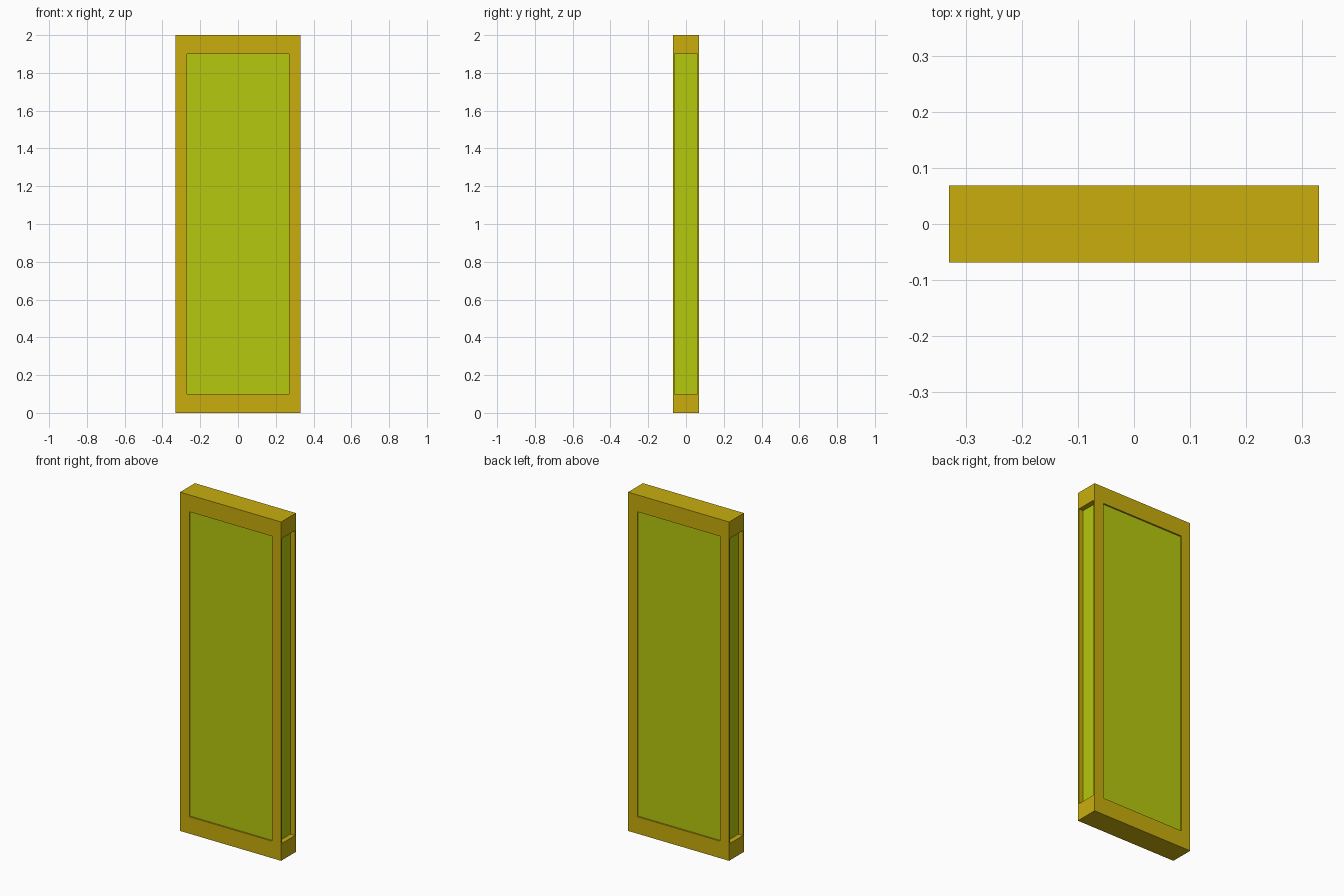
import bpy

if "Cube" in bpy.data.objects:
    bpy.data.objects.remove(bpy.data.objects["Cube"])

W, D, H = 0.66, 0.138, 2.0     # outer size
RAIL, LIP, END = 0.06, 0.009, 0.10   # front rail width, lip thickness, end block height


def material(name, rgb):
    m = bpy.data.materials.new(name)
    m.diffuse_color = (*rgb, 1)
    m.use_nodes = True
    m.node_tree.nodes["Principled BSDF"].inputs["Base Color"].default_value = m.diffuse_color
    return m


def box(name, size, mat=None):
    bpy.ops.mesh.primitive_cube_add(size=1, location=(0, 0, H / 2))
    o = bpy.context.object
    o.name = name
    o.scale = size
    bpy.ops.object.transform_apply(location=False, rotation=False, scale=True)
    if mat:
        o.data.materials.append(mat)
    return o


# Outer frame, opened front-to-back and side-to-side
frame = box("frame", (W, D, H), material("frame_yellow", (0.58, 0.42, 0.004)))
opening_h = H - 2 * END
cutters = [
    box("front_opening_cutter", (W - 2 * RAIL, 1, opening_h)),
    box("side_opening_cutter", (1, D - 2 * LIP, opening_h)),
]
for c in cutters:
    mod = frame.modifiers.new(c.name, 'BOOLEAN')
    mod.operation = 'DIFFERENCE'
    mod.solver = 'EXACT'
    mod.object = c
    bpy.context.view_layer.objects.active = frame
    bpy.ops.object.modifier_apply(modifier=mod.name)
for c in cutters:
    bpy.data.objects.remove(c, do_unlink=True)

# Inner panel, held between the thin lips and set in from the sides
box("inner_panel", (W - 0.06, D - 2 * LIP, opening_h),
    material("panel_green", (0.46, 0.58, 0.004)))
